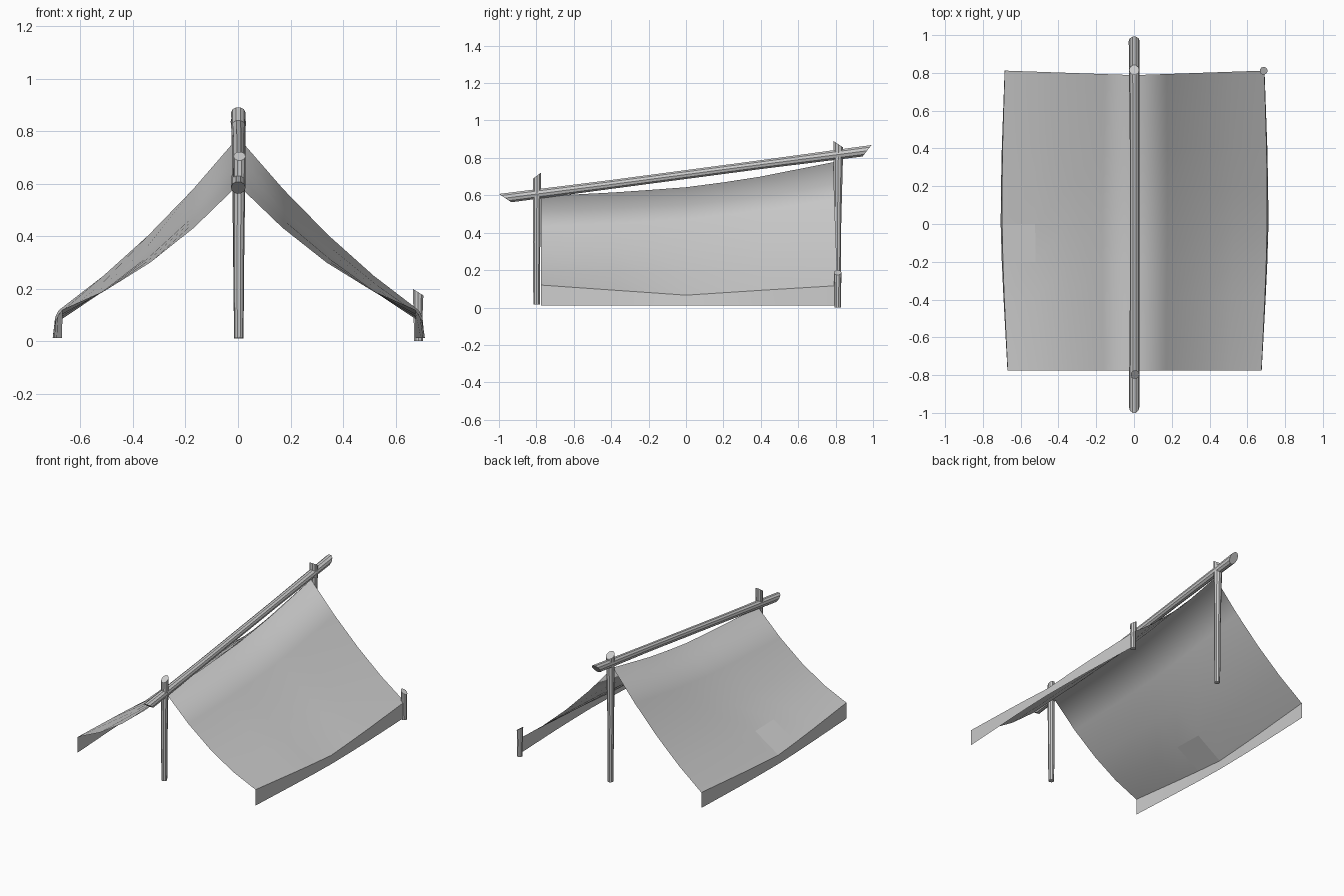
import bpy, bmesh, math
from mathutils import Vector

if "Cube" in bpy.data.objects:
    bpy.data.objects.remove(bpy.data.objects["Cube"])


def make_object(name, bm):
    me = bpy.data.meshes.new(name)
    bm.to_mesh(me)
    bm.free()
    ob = bpy.data.objects.new(name, me)
    bpy.context.collection.objects.link(ob)
    bpy.ops.object.select_all(action='DESELECT')
    ob.select_set(True)
    bpy.context.view_layer.objects.active = ob
    return ob


def pole(name, rings, u, v, cut0, cut1, sides=10):
    """Rough pole through (centre, radius) rings; the end caps are cut
    on a slant, shifted along the pole by cut * (v component)."""
    bm = bmesh.new()
    u, v = Vector(u), Vector(v)
    axis = (Vector(rings[-1][0]) - Vector(rings[0][0])).normalized()
    loops = []
    for i, (c, r) in enumerate(rings):
        cut = cut0 if i == 0 else cut1 if i == len(rings) - 1 else 0
        loop = []
        for k in range(sides):
            a = 2 * math.pi * k / sides
            loop.append(bm.verts.new(Vector(c) + u * r * math.cos(a)
                        + v * r * math.sin(a) + axis * cut * math.sin(a)))
        loops.append(loop)
    for a, b in zip(loops, loops[1:]):
        for k in range(sides):
            n = (k + 1) % sides
            bm.faces.new((a[k], a[n], b[n], b[k]))
    bm.faces.new(loops[0][::-1])
    bm.faces.new(loops[-1])
    bmesh.ops.recalc_face_normals(bm, faces=bm.faces)
    make_object(name, bm)
    bpy.ops.object.shade_smooth_by_angle(angle=math.radians(25))


X, Y, Z = (1, 0, 0), (0, 1, 0), (0, 0, 1)

# Ridge pole and uprights
pole("ridge_pole", [((0.001, -0.967, 0.585), 0.028), ((0.003, -0.4, 0.658), 0.025),
                    ((0.003, 0.4, 0.764), 0.025), ((0.001, 0.968, 0.838), 0.029)],
     X, Z, -0.035, 0.025)
pole("front_post", [((0.003, -0.799, 0.015), 0.018), ((0.003, -0.799, 0.35), 0.021),
                    ((0.006, -0.797, 0.705), 0.023)], X, Y, 0, 0.017)
pole("back_post", [((0.003, 0.811, 0.01), 0.018), ((0.001, 0.81, 0.45), 0.021),
                   ((0.001, 0.815, 0.873), 0.027)], X, Y, 0, -0.018)

# Corner stake, back right
pole("corner_stake", [((0.688, 0.811, 0), 0.018), ((0.686, 0.811, 0.1), 0.018),
                      ((0.686, 0.811, 0.187), 0.021)], Y, X, 0, -0.013)

# Sagging cloth: (y, ridge z, eave x, eave z, hem x, sag) per station
stations = [(-0.775, 0.595, 0.672, 0.120, 0.673, 0.058),
            (-0.39, 0.615, 0.690, 0.093, 0.694, 0.048),
            (-0.20, 0.628, 0.697, 0.080, 0.703, 0.041),
            (0.0, 0.643, 0.701, 0.066, 0.709, 0.036),
            (0.20, 0.669, 0.701, 0.079, 0.707, 0.036),
            (0.40, 0.700, 0.699, 0.092, 0.703, 0.038),
            (0.80, 0.777, 0.687, 0.117, 0.688, 0.044)]
N = 4
SHIFT = 0.003
bm = bmesh.new()
rows = []
for y, rz, ex, ez, hx, sag in stations:
    row = []
    for i in range(-N - 1, N + 2):
        s = 1 if i > 0 else -1
        t = min(abs(i) / N, 1)
        yy = y + (0.012 * (2 * t - 1) if y > 0.7 else 0)
        if abs(i) > N:                       # hanging hem below the eave
            p = (s * hx + SHIFT * t, yy, 0.012)
        else:
            p = (s * ex * t + SHIFT * t, yy, rz + (ez - rz) * t - 4 * sag * t * (1 - t))
        row.append(bm.verts.new(p))
    rows.append(row)
flat = []
for j, (a, b) in enumerate(zip(rows, rows[1:])):
    for k in range(len(a) - 1):
        f = bm.faces.new((a[k], a[k + 1], b[k + 1], b[k]))
        if (j, k) == (2, 1):                 # small flat patch on the left
            flat.append(f)
    for k in (1, -2):                        # crisp fold at the eaves
        bm.edges.get((a[k], b[k])).smooth = False
for f in bm.faces:
    f.smooth = f not in flat
make_object("tent_cloth", bm)
